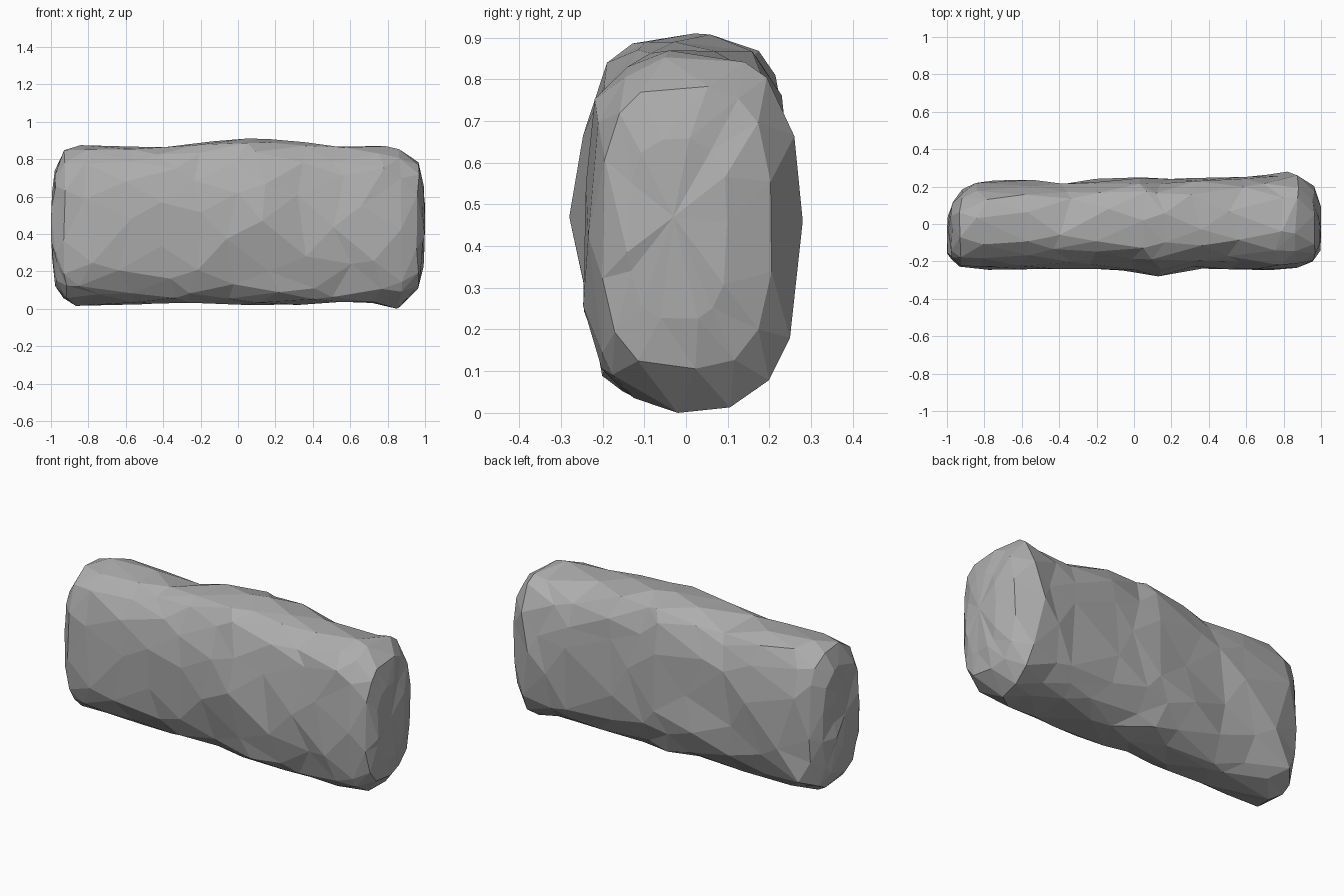
import bpy
import bmesh
import math
import random
from mathutils import Vector

random.seed(11)
cube = bpy.data.objects.get("Cube")
if cube:
    bpy.data.objects.remove(cube, do_unlink=True)

# Stone material
stone = bpy.data.materials.new("grey stone")
stone.use_nodes = True
grey = (0.42, 0.42, 0.42, 1)
stone.diffuse_color = grey
stone.node_tree.nodes["Principled BSDF"].inputs["Base Color"].default_value = grey

# Stations along the slab: x, front y, back y, bottom z, top z
stations = [
    (-0.99, -0.16, 0.05, 0.27, 0.63),
    (-0.97, -0.2, 0.13, 0.12, 0.75),
    (-0.925, -0.235, 0.19, 0.045, 0.85),
    (-0.8, -0.245, 0.235, 0.015, 0.875),
    (-0.58, -0.24, 0.235, 0.015, 0.87),
    (-0.38, -0.235, 0.225, 0.02, 0.865),
    (-0.2, -0.24, 0.245, 0.03, 0.9),
    (0.0, -0.245, 0.265, 0.02, 0.91),
    (0.16, -0.26, 0.245, 0.015, 0.91),
    (0.36, -0.245, 0.26, 0.01, 0.905),
    (0.56, -0.245, 0.26, 0.02, 0.87),
    (0.74, -0.25, 0.265, 0.015, 0.87),
    (0.87, -0.23, 0.27, 0.0, 0.86),
    (0.96, -0.2, 0.21, 0.1, 0.79),
    (0.99, -0.14, 0.1, 0.22, 0.66),
]
SIDES = 14


def soft_box(c):
    return math.copysign(abs(c) ** (2 / 2.95), c)


# Rough rounded-box rings, staggered and chipped at random
bm = bmesh.new()
rings = []
for i, (x, y0, y1, z0, z1) in enumerate(stations):
    inner = 2 < i < len(stations) - 3
    ring = []
    for k in range(SIDES):
        a = math.tau * (k + 0.5 * (i % 2) + random.uniform(-0.3, 0.3)) / SIDES
        u, v = soft_box(math.cos(a)), soft_box(math.sin(a))
        chip = random.uniform(0.92, 1.04) if inner else random.uniform(0.96, 1.02)
        p = Vector((x + random.uniform(-1, 1) * (0.07 if inner else 0.01),
                    (y0 + y1) / 2 + u * chip * (y1 - y0) / 2,
                    (z0 + z1) / 2 + v * min(1, 0.5 + 0.5 * chip) * (z1 - z0) / 2))
        ring.append(bm.verts.new(p))
    rings.append(ring)

# Triangulated skin between the staggered rings
for i, (a, b) in enumerate(zip(rings, rings[1:])):
    for k in range(SIDES):
        n = (k + 1) % SIDES
        if i % 2:
            bm.faces.new((a[k], a[n], b[n]))
            bm.faces.new((a[k], b[n], b[k]))
        else:
            bm.faces.new((a[k], a[n], b[k]))
            bm.faces.new((a[n], b[n], b[k]))

# Broad broken ends
for ring, x in ((rings[0], -1.0), (rings[-1], 1.0)):
    tip = bm.verts.new((x, -0.03, 0.47))
    for k in range(SIDES):
        bm.faces.new((ring[k], ring[(k + 1) % SIDES], tip))

# Weathered peaks: the nearest corner of the skin moves to each point
peaks = [(0.13, -0.28, 0.47), (0.82, 0.28, 0.46), (0.85, -0.02, 0.0),
         (-0.6, -0.225, 0.68), (0.66, -0.24, 0.55), (0.05, 0.02, 0.91)]
for point in peaks:
    target = Vector(point)
    near = min(bm.verts, key=lambda v: (v.co - target).length)
    near.co = target

bmesh.ops.recalc_face_normals(bm, faces=bm.faces)
mesh = bpy.data.meshes.new("rock_slab")
bm.to_mesh(mesh)
bm.free()
mesh.materials.append(stone)
rock = bpy.data.objects.new("rock_slab", mesh)
bpy.context.collection.objects.link(rock)
